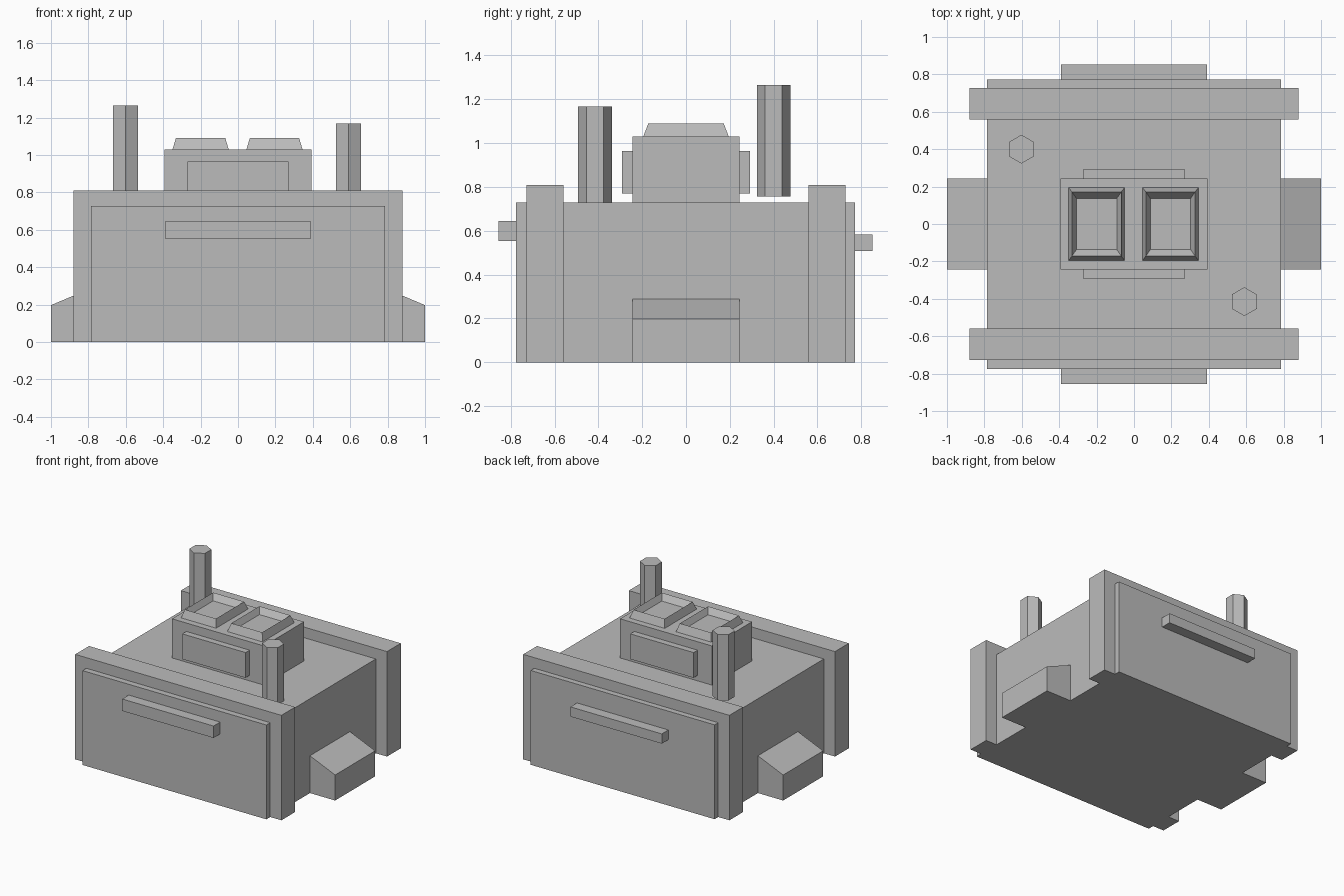
import bpy, bmesh, math

default = bpy.data.objects.get("Cube")
if default:
    bpy.data.objects.remove(default, do_unlink=True)

grey = bpy.data.materials.new("plain grey")
grey.use_nodes = True
grey.diffuse_color = (0.5, 0.5, 0.5, 1)
grey.node_tree.nodes["Principled BSDF"].inputs["Base Color"].default_value = (0.5, 0.5, 0.5, 1)


def finish(name, bm):
    bmesh.ops.recalc_face_normals(bm, faces=bm.faces)
    mesh = bpy.data.meshes.new(name)
    bm.to_mesh(mesh)
    bm.free()
    mesh.materials.append(grey)
    obj = bpy.data.objects.new(name, mesh)
    bpy.context.collection.objects.link(obj)
    return obj


def box_mesh(x, y, z):
    bm = bmesh.new()
    bmesh.ops.create_cube(bm, size=1)
    for v in bm.verts:
        for i, (lo, hi) in enumerate((x, y, z)):
            v.co[i] = hi if v.co[i] > 0 else lo
    return bm


def box(name, x, y, z):
    return finish(name, box_mesh(x, y, z))


def post(name, x, y, bottom, top):
    bm = bmesh.new()
    bmesh.ops.create_cone(bm, cap_ends=True, segments=6, radius1=0.077,
                          radius2=0.077, depth=top - bottom)
    # Points of the hexagon lie along y
    if abs(max(v.co.x for v in bm.verts) - 0.077) < 0.001:
        for v in bm.verts:
            v.co.x, v.co.y = -v.co.y, v.co.x
    bmesh.ops.translate(bm, verts=bm.verts, vec=(x, y, (bottom + top) / 2))
    finish(name, bm)


def tray(name, cx):
    # Stacked rectangular rings: tapered outside, then sloping in to the floor
    bm = bmesh.new()
    rings = []
    for hx, hy, z in ((0.15, 0.195, 1.03), (0.132, 0.172, 1.09), (0.108, 0.137, 1.045)):
        rings.append([bm.verts.new((cx + sx * hx, sy * hy, z))
                      for sx, sy in ((-1, -1), (1, -1), (1, 1), (-1, 1))])
    for a, b in zip(rings, rings[1:]):
        for i in range(4):
            j = (i + 1) % 4
            bm.faces.new((a[i], a[j], b[j], b[i]))
    bm.faces.new(rings[0])
    bm.faces.new(rings[-1])
    finish(name, bm)


# Main block with raised end slabs
box("body", (-0.785, 0.785), (-0.775, 0.772), (0, 0.728))
box("front_slab", (-0.88, 0.88), (-0.728, -0.56), (0, 0.81))
box("back_slab", (-0.88, 0.88), (0.56, 0.728), (0, 0.81))

# Handles on the ends
box("front_handle", (-0.39, 0.39), (-0.855, -0.77), (0.553, 0.645))
box("back_handle", (-0.39, 0.39), (0.765, 0.852), (0.508, 0.583))

# Side steps with sloping tops
for name, side in (("left_step", 1), ("right_step", -1)):
    bm = box_mesh(sorted((side * 0.78, side)), (-0.244, 0.244), (0, 0.29))
    for v in bm.verts:
        if abs(v.co.x) > 0.9 and v.co.z > 0.1:
            v.co.z = 0.197
    finish(name, bm)

# Raised housing with plates and two hollow trays
box("housing", (-0.392, 0.392), (-0.244, 0.244), (0.72, 1.03))
box("front_housing_plate", (-0.27, 0.27), (-0.293, -0.24), (0.77, 0.965))
box("back_housing_plate", (-0.27, 0.27), (0.24, 0.293), (0.77, 0.965))
tray("left_tray", 0.195)
tray("right_tray", -0.2)

# Hexagonal posts
post("front_post", 0.59, -0.415, 0.72, 1.167)
post("back_post", -0.602, 0.4, 0.757, 1.265)
